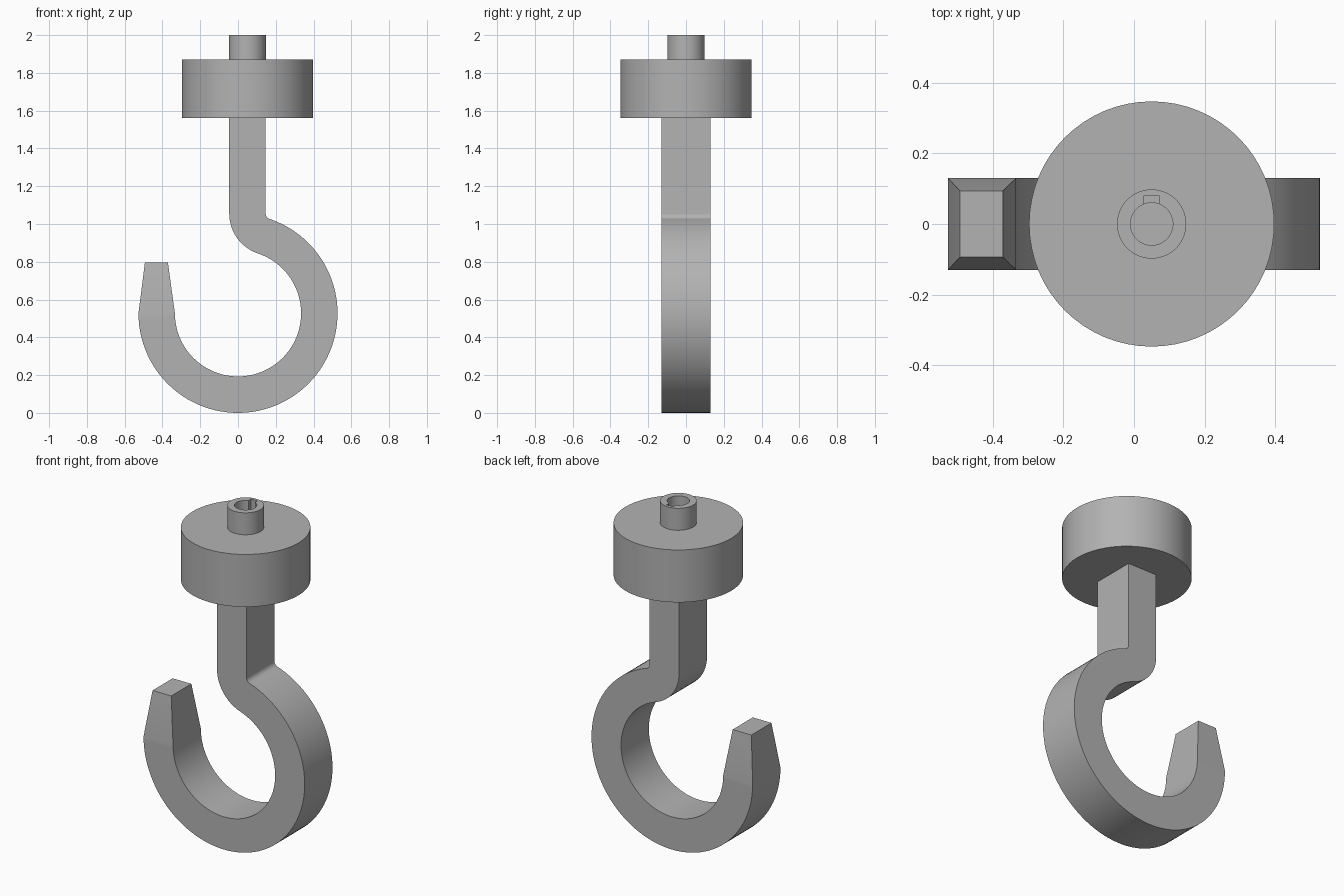
import bpy, bmesh, math
from mathutils import Vector

default = bpy.data.objects.get("Cube")
if default:
    bpy.data.objects.remove(default)

GREY = (0.45, 0.45, 0.45, 1)
steel = bpy.data.materials.new("plain grey steel")
steel.use_nodes = True
steel.diffuse_color = GREY
steel.node_tree.nodes["Principled BSDF"].inputs["Base Color"].default_value = GREY

AXIS_X = 0.05


def finish(obj):
    if not obj.data.materials:
        obj.data.materials.append(steel)
    bpy.ops.object.select_all(action='DESELECT')
    obj.select_set(True)
    bpy.context.view_layer.objects.active = obj
    bpy.ops.object.shade_smooth_by_angle(angle=math.radians(30))


def cylinder(name, radius, z0, z1, sides=64):
    bpy.ops.mesh.primitive_cylinder_add(vertices=sides, radius=radius, depth=z1 - z0,
                                        location=(AXIS_X, 0, (z0 + z1) / 2))
    obj = bpy.context.object
    obj.name = name
    return obj


def cut(target, cutter):
    bpy.context.view_layer.objects.active = target
    mod = target.modifiers.new("cut", 'BOOLEAN')
    mod.operation = 'DIFFERENCE'
    mod.solver = 'EXACT'
    mod.object = cutter
    bpy.ops.object.modifier_apply(modifier=mod.name)
    bpy.data.objects.remove(cutter)


# Hook: rectangular section swept along shank, bend, ring and tapered tip
HALF_DEPTH, WIDTH, FILLET = 0.13, 0.193, 0.03
OUTER = 0.527
INNER = OUTER - WIDTH
ring = Vector((0, OUTER))
bend_x = AXIS_X + WIDTH / 2 + FILLET
bend = Vector((bend_x, OUTER + math.sqrt((OUTER + FILLET) ** 2 - bend_x ** 2)))
join = math.atan2(bend.y - ring.y, bend.x)


def polar(centre, radius, angle):
    return centre + radius * Vector((math.cos(angle), math.sin(angle)))


# Each station: inner point, outer point, half depth
stations = [(Vector((AXIS_X - WIDTH / 2, 1.58)), Vector((AXIS_X + WIDTH / 2, 1.58)), HALF_DEPTH)]
for i in range(13):
    a = math.pi + join * i / 12
    stations.append((polar(bend, FILLET + WIDTH, a), polar(bend, FILLET, a), HALF_DEPTH))
for i in range(1, 73):
    a = join - (join + math.pi) * i / 72
    stations.append((polar(ring, INNER, a), polar(ring, OUTER, a), HALF_DEPTH))
stations.append((Vector((-0.371, 0.795)), Vector((-0.493, 0.795)), 0.094))

bm = bmesh.new()
loops = [[bm.verts.new((p.x, y, p.y)) for p, y in ((a, -h), (b, -h), (b, h), (a, h))]
         for a, b, h in stations]
for low, high in zip(loops, loops[1:]):
    for k in range(4):
        n = (k + 1) % 4
        bm.faces.new((low[k], low[n], high[n], high[k]))
bm.faces.new(loops[0])
bm.faces.new(loops[-1])
bmesh.ops.recalc_face_normals(bm, faces=bm.faces)
mesh = bpy.data.meshes.new("hook")
bm.to_mesh(mesh)
bm.free()
hook = bpy.data.objects.new("hook", mesh)
bpy.context.collection.objects.link(hook)
finish(hook)

# Round weight above the shank
finish(cylinder("drum", 0.347, 1.56, 1.87))

# Hollow boss with a keyway on the back of its bore
boss = cylinder("boss", 0.098, 1.87, 2.0)
cut(boss, cylinder("bore_cutter", 0.06, 1.8, 2.1))
bpy.ops.mesh.primitive_cube_add(size=1, location=(AXIS_X, 0.06, 2.0))
key = bpy.context.object
key.name = "keyway_cutter"
key.scale = (0.042, 0.04, 0.2)
bpy.context.view_layer.update()
cut(boss, key)
finish(boss)
